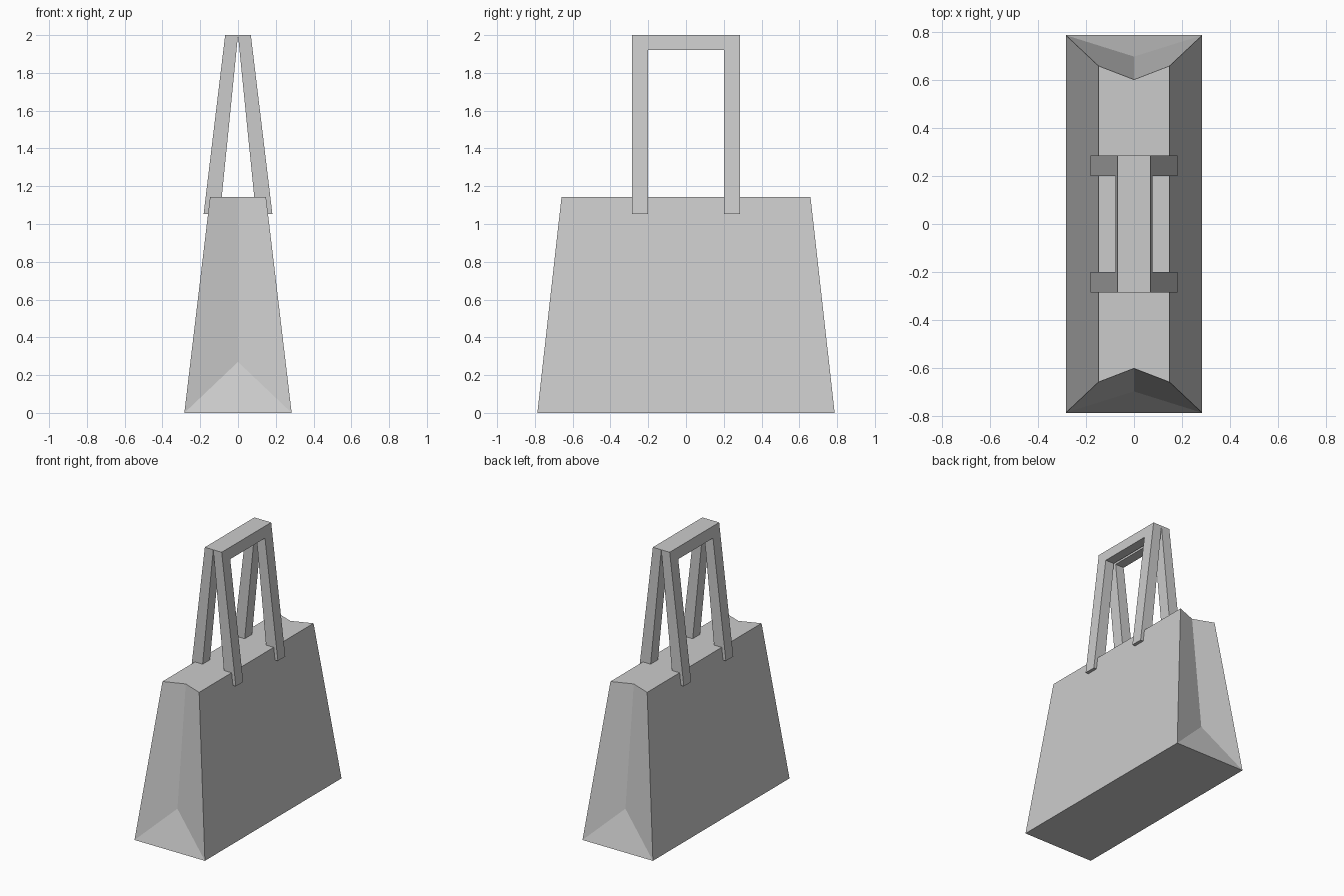
import bpy

if "Cube" in bpy.data.objects:
    bpy.data.objects.remove(bpy.data.objects["Cube"])


def make_mesh(name, verts, faces):
    mesh = bpy.data.meshes.new(name)
    mesh.from_pydata(verts, [], faces)
    obj = bpy.data.objects.new(name, mesh)
    bpy.context.collection.objects.link(obj)
    return obj


# Bag body: tapered box whose end gussets fold inwards
H = 1.143
verts = []
for s in (-1, 1):
    verts += [(-0.284, s * 0.787, 0), (0.284, s * 0.787, 0), (0, s * 0.698, 0.27),
              (-0.148, s * 0.659, H), (0, s * 0.602, H), (0.148, s * 0.659, H)]
faces = [(0, 6, 7, 1), (3, 4, 5, 11, 10, 9),            # base, top
         (1, 7, 11, 5), (6, 0, 3, 9)]                   # broad sides
gusset = [(0, 1, 2), (0, 2, 4, 3), (2, 1, 5, 4)]
faces += gusset + [tuple(i + 6 for i in reversed(f)) for f in gusset]
make_mesh("bag_body", verts, faces)


# Handles: one leaning U-shaped strap per side, meeting at the top
def strap(name, side):
    top, low = 2.0, 1.053
    profile = [(-0.285, low), (-0.285, top), (0.285, top), (0.285, low),
               (0.2, low), (0.2, 1.92), (-0.2, 1.92), (-0.2, low)]
    inner, outer = [], []
    for y, z in profile:
        t = (top - z) / (top - low)
        inner.append((side * 0.095 * t, y, z))
        outer.append((side * (0.068 + 0.114 * t), y, z))
    n = len(profile)
    # each strap face is split into two legs and a bar, mitred at the corners
    parts = [(0, 1, 6, 7), (1, 2, 5, 6), (2, 3, 4, 5)]
    faces = [tuple(reversed(p)) for p in parts]
    faces += [tuple(i + n for i in p) for p in parts]
    faces += [(i, (i + 1) % n, (i + 1) % n + n, i + n) for i in range(n)]
    # profile runs clockwise seen from +x, so flip the right-hand strap
    faces = [tuple(reversed(f)) if side > 0 else f for f in faces]
    # side walls wind the other way from the end caps
    k = len(parts) * 2
    return make_mesh(name, inner + outer, faces[:k] + [f for f in faces[k:]])


import bmesh
for name, side in (("left_handle", -1), ("right_handle", 1)):
    strap(name, side)

# Consistent outward normals
for obj in bpy.context.collection.objects:
    bm = bmesh.new()
    bm.from_mesh(obj.data)
    bmesh.ops.recalc_face_normals(bm, faces=bm.faces)
    bm.to_mesh(obj.data)
    bm.free()
